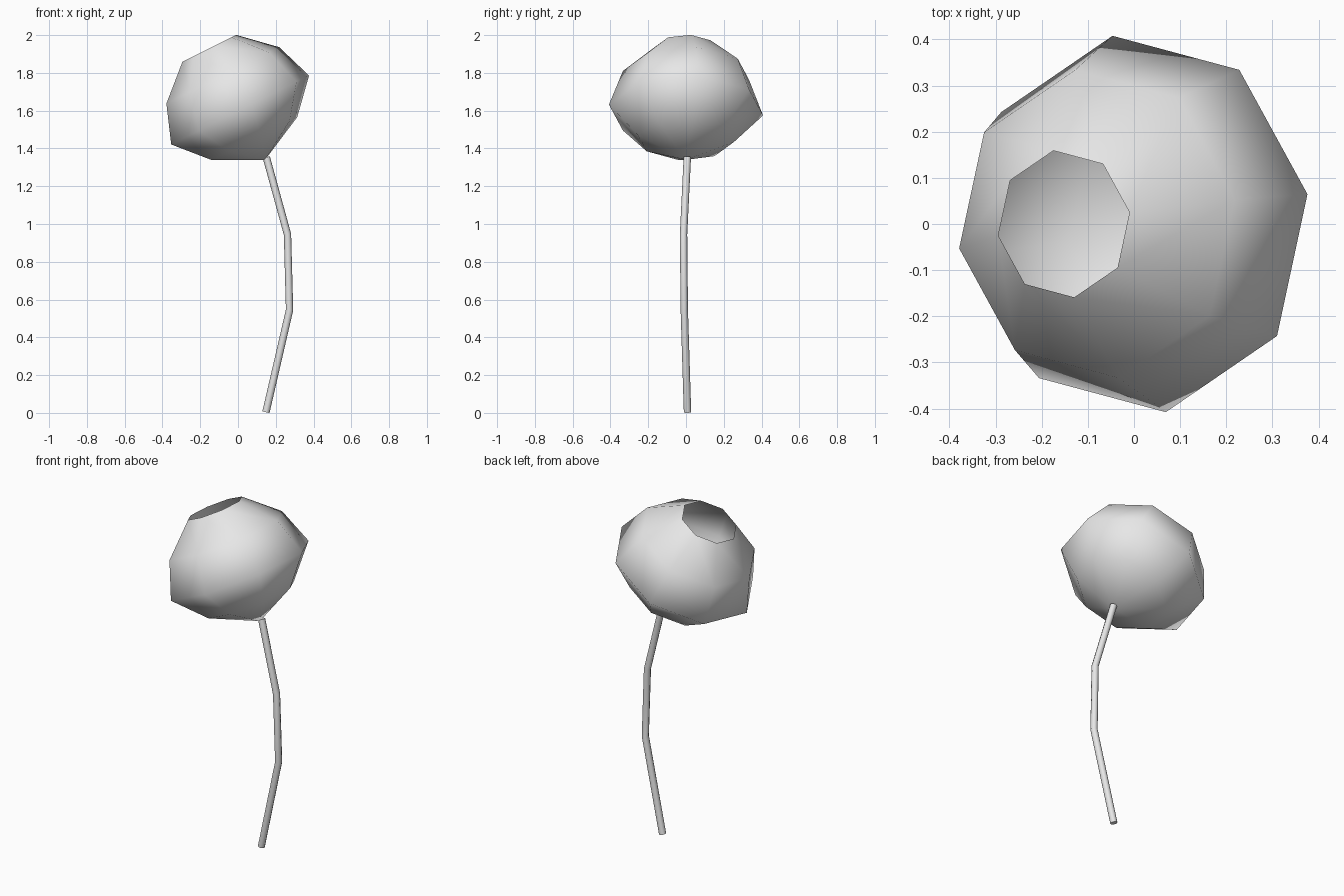
import bpy, bmesh, math
from mathutils import Matrix, Vector

if "Cube" in bpy.data.objects:
    bpy.data.objects.remove(bpy.data.objects["Cube"])

grey = bpy.data.materials.new("plain_grey")
grey.diffuse_color = (0.8, 0.8, 0.8, 1)
grey.use_nodes = True
grey.node_tree.nodes["Principled BSDF"].inputs["Base Color"].default_value = grey.diffuse_color

# Flower head: eight-sided open cup, turned around a tilted axis
SIDES = 8
PROFILE = [(0.161, 0.0), (0.338, -0.16), (0.413, -0.365), (0.257, -0.534)]  # radius, height
tilt = Matrix.Translation((-0.152, 0, 1.93)) @ Matrix.Rotation(-math.atan(0.5), 4, 'Y')
bm = bmesh.new()
rings = []
for r, h in PROFILE:
    angles = [math.radians(9) + math.tau * i / SIDES for i in range(SIDES)]
    rings.append([bm.verts.new((r * math.cos(a), r * math.sin(a), h)) for a in angles])
pole = bm.verts.new((0, 0, -0.66))
for i in range(SIDES):
    j = (i + 1) % SIDES
    for upper, lower in zip(rings, rings[1:]):
        bm.faces.new((upper[i], lower[i], lower[j], upper[j]))
    bm.faces.new((rings[-1][i], pole, rings[-1][j]))
bm.transform(tilt)
for f in bm.faces:
    f.smooth = True
mesh = bpy.data.meshes.new("flower_head")
bm.to_mesh(mesh)
bm.free()
mesh.materials.append(grey)
head = bpy.data.objects.new("flower_head", mesh)
bpy.context.collection.objects.link(head)

# Stem: eight-sided tube along a bent path, with mitred joints
PATH = [Vector(p) for p in ((0.148, 0.008, 0.004), (0.273, -0.009, 0.545),
                            (0.262, -0.013, 0.945), (0.15, 0.007, 1.353))]
RADIUS = 0.0195
bm = bmesh.new()
rings = []
for k, p in enumerate(PATH):
    before = (p - PATH[k - 1]).normalized() if k else Vector()
    after = (PATH[k + 1] - p).normalized() if k < len(PATH) - 1 else Vector()
    along = (before + after).normalized()
    side = Vector((0, 1, 0)).cross(along).normalized()
    depth = along.cross(side)
    rings.append([bm.verts.new(p + RADIUS * (math.cos(a) * side + math.sin(a) * depth))
                  for a in (math.tau * i / SIDES for i in range(SIDES))])
for lower, upper in zip(rings, rings[1:]):
    for i in range(SIDES):
        j = (i + 1) % SIDES
        bm.faces.new((lower[i], lower[j], upper[j], upper[i])).smooth = True
bm.faces.new(rings[0][::-1])
bm.faces.new(rings[-1])
mesh = bpy.data.meshes.new("stem")
bm.to_mesh(mesh)
bm.free()
mesh.materials.append(grey)
stem = bpy.data.objects.new("stem", mesh)
bpy.context.collection.objects.link(stem)

# Keep the cut ends of the stem crisp
bpy.context.view_layer.objects.active = stem
stem.select_set(True)
bpy.ops.object.shade_smooth_by_angle(angle=math.radians(50))
